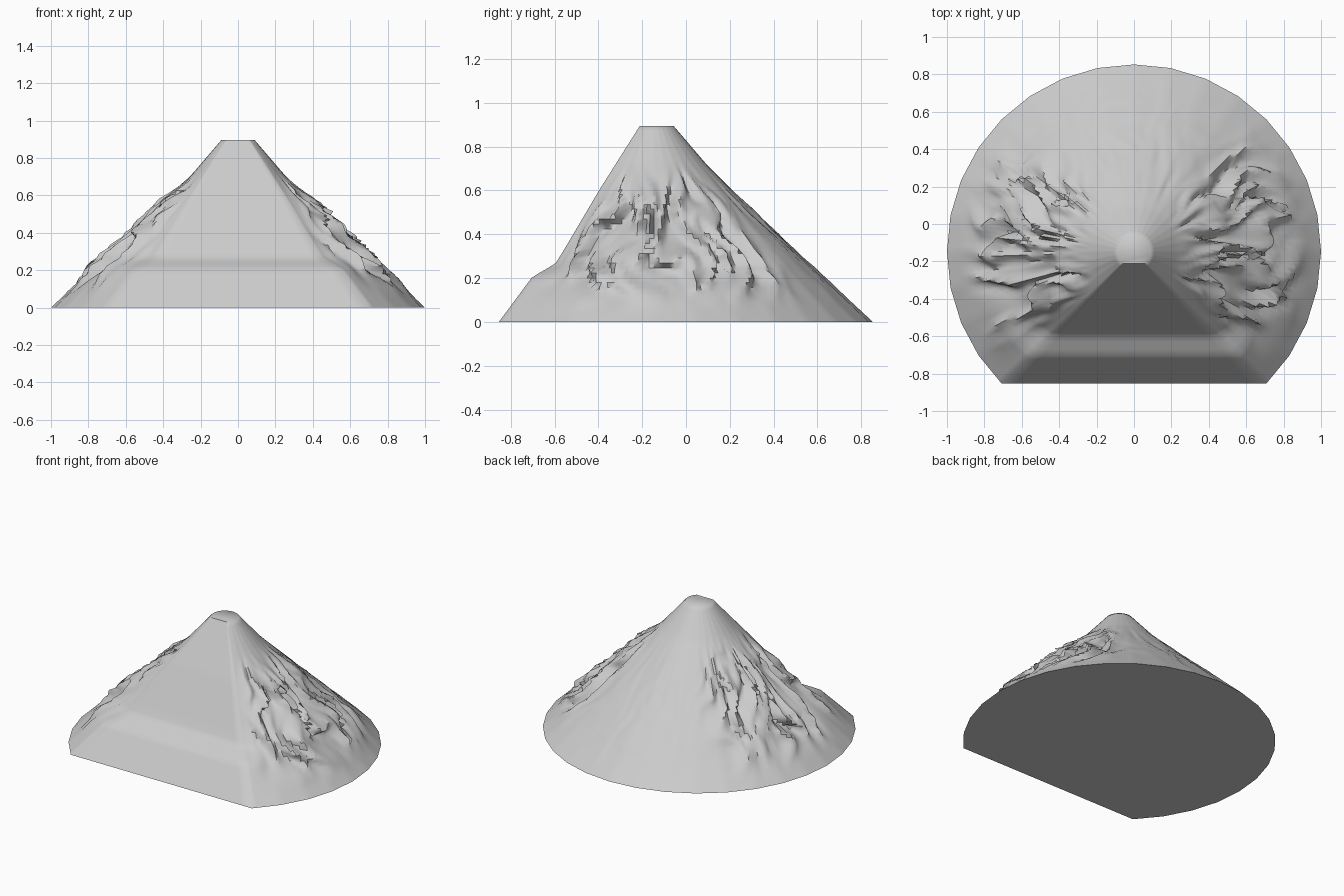
import bpy, bmesh, math
from mathutils import Vector, noise

if "Cube" in bpy.data.objects:
    bpy.data.objects.remove(bpy.data.objects["Cube"])

CY, H = -0.147, 0.895          # cone axis and height
SIDES, SUB, ROWS = 24, 6, 40   # 24 visible sides of a 32-gon, plus a flat cut front

def interp(pts, z):
    for (z0, r0), (z1, r1) in zip(pts, pts[1:]):
        if z <= z1 + 1e-6:
            return r0 + (r1 - r0) * (z - z0) / (z1 - z0)
    return pts[-1][1]

def smooth(a, b, v):
    t = max(0, min(1, (v - a) / (b - a)))
    return t * t * (3 - 2 * t)

# radius profiles: back slope, and stepped front (distance from the axis to the cut plane)
BACK = [(0, 1), (.2, .785), (.4, .57), (.6, .36), (.72, .24), (H, .09)]
FRONT = [(0, .707), (.205, .555), (.265, .45), (.32, .415), (.6, .25), (H, .0636)]

def ridges(ang, z):
    """Rocky folds running down the left and right flanks."""
    side = abs(math.cos(ang))
    w = (0.1 + 0.9 * smooth(.55, .9, side)) * smooth(.03, .24, z) * (1 - smooth(.48, .72, z))
    a = ang + 0.25 * noise.noise(Vector((ang * 3, z * 5, 2)))
    p = Vector((math.cos(a) * 7, math.sin(a) * 7, z * 3.5))
    n = 1 - 2 * abs(noise.noise(p)) + 0.5 * noise.noise(p * 2.1)
    return w * (0.09 * (n - 0.45))

bm = bmesh.new()
rings = []
N = SIDES * SUB
FN = 16
for i in range(ROWS + 1):
    z = H * i / ROWS
    rb, rf = interp(BACK, z), interp(FRONT, z) * math.sqrt(2)
    ring = []
    for j in range(N + 1):
        k, f = divmod(j, SUB)
        step = math.radians(11.25)
        a0 = -math.pi / 4 + k * step
        p = Vector((math.cos(a0), math.sin(a0))).lerp(
            Vector((math.cos(a0 + step), math.sin(a0 + step))), f / SUB)
        ang = math.atan2(p.y, p.x)
        edge = smooth(0, 10, min(j, N - j))
        r = rf + (rb - rf) * edge + ridges(ang, z) * edge
        ring.append(bm.verts.new((p.x * r, CY + p.y * r, z)))
    # straight front between the two corners
    c0, c1 = ring[-1].co.copy(), ring[0].co.copy()
    for j in range(1, FN):
        ring.append(bm.verts.new(c0.lerp(c1, j / FN)))
    rings.append(ring)
for lo, hi in zip(rings, rings[1:]):
    n = len(lo)
    for j in range(n):
        bm.faces.new((lo[j], lo[(j + 1) % n], hi[(j + 1) % n], hi[j]))
# flat base and flat summit
bm.faces.new(rings[0][::-1])
bm.faces.new(rings[-1])

mesh = bpy.data.meshes.new("mountain")
bm.to_mesh(mesh)
bm.free()
mat = bpy.data.materials.new("stone grey")
mat.diffuse_color = (0.6, 0.6, 0.6, 1)
mat.use_nodes = True
mat.node_tree.nodes["Principled BSDF"].inputs["Base Color"].default_value = mat.diffuse_color
mesh.materials.append(mat)
ob = bpy.data.objects.new("mountain", mesh)
bpy.context.collection.objects.link(ob)
bpy.context.view_layer.objects.active = ob
ob.select_set(True)
bpy.ops.object.shade_smooth_by_angle(angle=math.radians(50))
